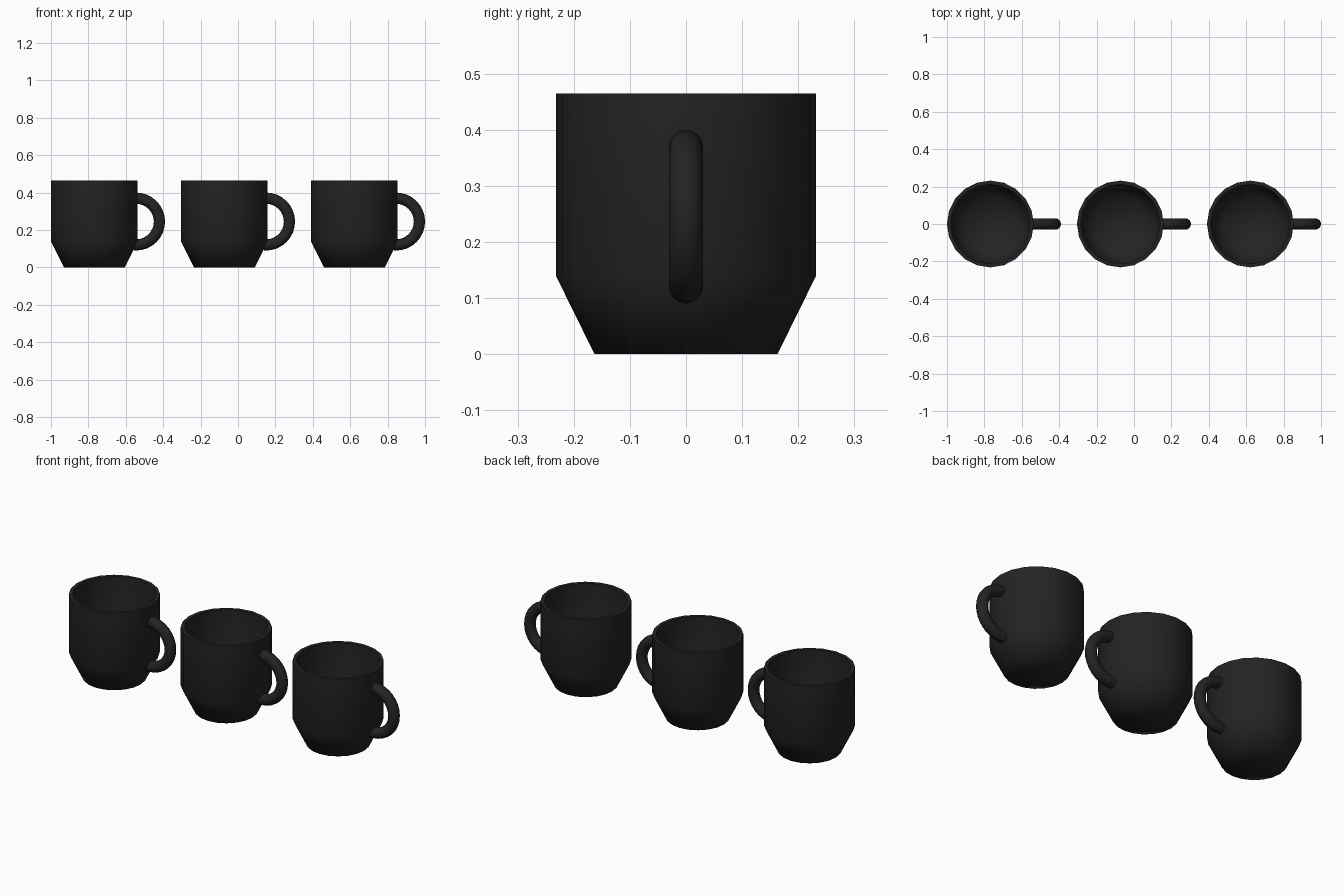
import bpy, bmesh, math
from mathutils import Matrix, Vector

if "Cube" in bpy.data.objects:
    bpy.data.objects.remove(bpy.data.objects["Cube"])

SIDES = 20
WALL = 0.02
HEIGHT = 0.465
FIRST_X, STEP = -0.768, 0.695

black = bpy.data.materials.new("black_glaze")
black.use_nodes = True
colour = (0.017, 0.017, 0.017, 1)
black.diffuse_color = colour
black.node_tree.nodes["Principled BSDF"].inputs["Base Color"].default_value = colour


def make_object(name, bm, x):
    bmesh.ops.recalc_face_normals(bm, faces=bm.faces)
    mesh = bpy.data.meshes.new(name)
    bm.to_mesh(mesh)
    bm.free()
    mesh.materials.append(black)
    obj = bpy.data.objects.new(name, mesh)
    obj.location.x = x
    bpy.context.collection.objects.link(obj)
    bpy.ops.object.select_all(action="DESELECT")
    obj.select_set(True)
    bpy.context.view_layer.objects.active = obj
    bpy.ops.object.shade_smooth_by_angle(angle=math.radians(75))
    return obj


def skin_rings(bm, rings):
    """Bridge a list of equal-length vertex loops and cap both ends."""
    for a, b in zip(rings, rings[1:]):
        n = len(a)
        for i in range(n):
            j = (i + 1) % n
            bm.faces.new((a[i], a[j], b[j], b[i]))
    bm.faces.new(rings[0])
    bm.faces.new(rings[-1])


def circle(bm, radius, count, matrix):
    angles = [math.tau * i / count for i in range(count)]
    return [bm.verts.new(matrix @ Vector((radius * math.cos(a), radius * math.sin(a), 0)))
            for a in angles]


def mug_body(x, label):
    # Outer wall from the base up, over the rim, then down to the inner floor
    profile = [(0.163, 0), (0.232, 0.14), (0.232, HEIGHT),
               (0.232 - WALL, HEIGHT), (0.232 - WALL, 0.145), (0.153, WALL)]
    bm = bmesh.new()
    skin_rings(bm, [circle(bm, r, SIDES, Matrix.Translation((0, 0, z))) for r, z in profile])
    make_object(f"mug_body_{label}", bm, x)


def mug_handle(x, label):
    # Half-round tube with short stubs that sink into the wall
    bend, centre = 0.125, Vector((0.223, 0, 0.245))
    steps = 16
    path = [(math.pi * (i / steps - 0.5), 0) for i in range(steps + 1)]
    path = [(path[0][0], -0.011)] + path + [(path[-1][0], -0.009)]
    bm = bmesh.new()
    rings = []
    for angle, shift in path:
        spot = centre + Vector((bend * math.cos(angle) + shift, 0, bend * math.sin(angle)))
        rings.append(circle(bm, 0.03, 16, Matrix.Translation(spot) @ Matrix.Rotation(-angle, 4, "Y")))
    skin_rings(bm, rings)
    make_object(f"mug_handle_{label}", bm, x)


for i, label in enumerate(("right", "middle", "left")):
    mug_body(FIRST_X + i * STEP, label)
    mug_handle(FIRST_X + i * STEP, label)
